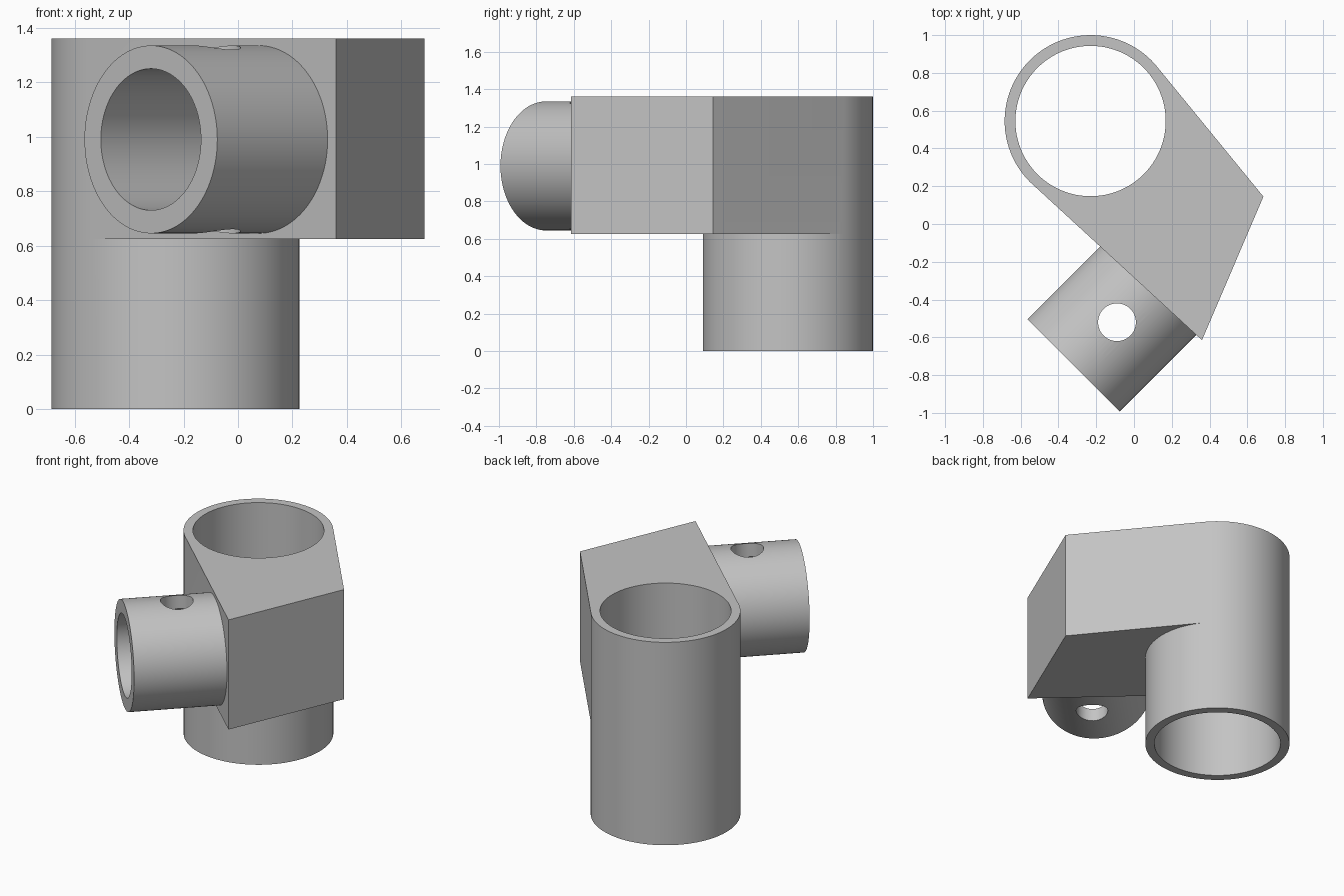
import bpy, bmesh, math
from mathutils import Matrix, Vector

if "Cube" in bpy.data.objects:
    bpy.data.objects.remove(bpy.data.objects["Cube"], do_unlink=True)

SEG = 96
TOP, HEAD_BASE = 1.36, 0.625
POST = Vector((-0.23, 0.545))
POST_R, POST_BORE = 0.455, 0.398
SOCKET_END = Vector((-0.32, -0.748, 0.99))
AXIS = Vector((1, 1, 0)).normalized()

grey = bpy.data.materials.new("plain grey")
grey.use_nodes = True
grey.diffuse_color = (0.55, 0.55, 0.55, 1)
grey.node_tree.nodes["Principled BSDF"].inputs["Base Color"].default_value = grey.diffuse_color


def prism(name, outline, z0, z1, matrix=Matrix()):
    """Extrude a closed counter-clockwise outline from z0 to z1."""
    bm = bmesh.new()
    base = bm.faces.new([bm.verts.new((x, y, z0)) for x, y in outline])
    up = bmesh.ops.extrude_face_region(bm, geom=[base])["geom"]
    bmesh.ops.translate(bm, vec=(0, 0, z1 - z0),
                        verts=[v for v in up if isinstance(v, bmesh.types.BMVert)])
    bmesh.ops.recalc_face_normals(bm, faces=bm.faces)
    bm.transform(matrix)
    mesh = bpy.data.meshes.new(name)
    bm.to_mesh(mesh)
    bm.free()
    mesh.materials.append(grey)
    obj = bpy.data.objects.new(name, mesh)
    bpy.context.collection.objects.link(obj)
    return obj


def circle(centre, radius, n=SEG):
    turns = [2 * math.pi * i / n for i in range(n)]
    return [(centre[0] + radius * math.cos(a), centre[1] + radius * math.sin(a)) for a in turns]


def combine(target, other, operation):
    mod = target.modifiers.new(operation, "BOOLEAN")
    mod.operation, mod.object, mod.solver = operation, other, "EXACT"
    bpy.context.view_layer.objects.active = target
    bpy.ops.object.modifier_apply(modifier=mod.name)
    bpy.data.objects.remove(other, do_unlink=True)


def tangent_angle(corner, side):
    """Angle on the post circle where a line from the corner touches it."""
    d = Vector(corner) - POST
    return math.atan2(d.y, d.x) + side * math.acos(POST_R / d.length)


# Head: wraps the post and runs tangentially out to two corners
front_corner, back_corner = (0.36, -0.615), (0.685, 0.145)
start = tangent_angle(back_corner, 1)
end = tangent_angle(front_corner, -1) % (2 * math.pi)
ring = circle(POST, POST_R)
arc = [p for i, p in enumerate(ring) if start <= 2 * math.pi * i / SEG <= end]
body = prism("socket_bracket", arc + [front_corner, back_corner], HEAD_BASE, TOP)

# Lower post sleeve
combine(body, prism("post_sleeve", ring, 0, HEAD_BASE), "UNION")

# Side socket, pointing diagonally out of the head
socket_frame = Matrix.Translation(SOCKET_END) @ AXIS.to_track_quat("Z", "Y").to_matrix().to_4x4()
combine(body, prism("side_socket", circle((0, 0), 0.345), 0, 0.62, socket_frame), "UNION")

# Bores and the cross pin hole
combine(body, prism("post_bore", circle(POST, POST_BORE), -0.1, TOP + 0.1), "DIFFERENCE")
combine(body, prism("socket_bore", circle((0, 0), 0.26), -0.1, 0.6, socket_frame), "DIFFERENCE")
combine(body, prism("pin_hole", circle((-0.09, -0.52), 0.1, 48), 0.5, 1.5), "DIFFERENCE")

bpy.ops.object.select_all(action="DESELECT")
body.select_set(True)
bpy.context.view_layer.objects.active = body
bpy.ops.object.shade_smooth_by_angle(angle=math.radians(30))
